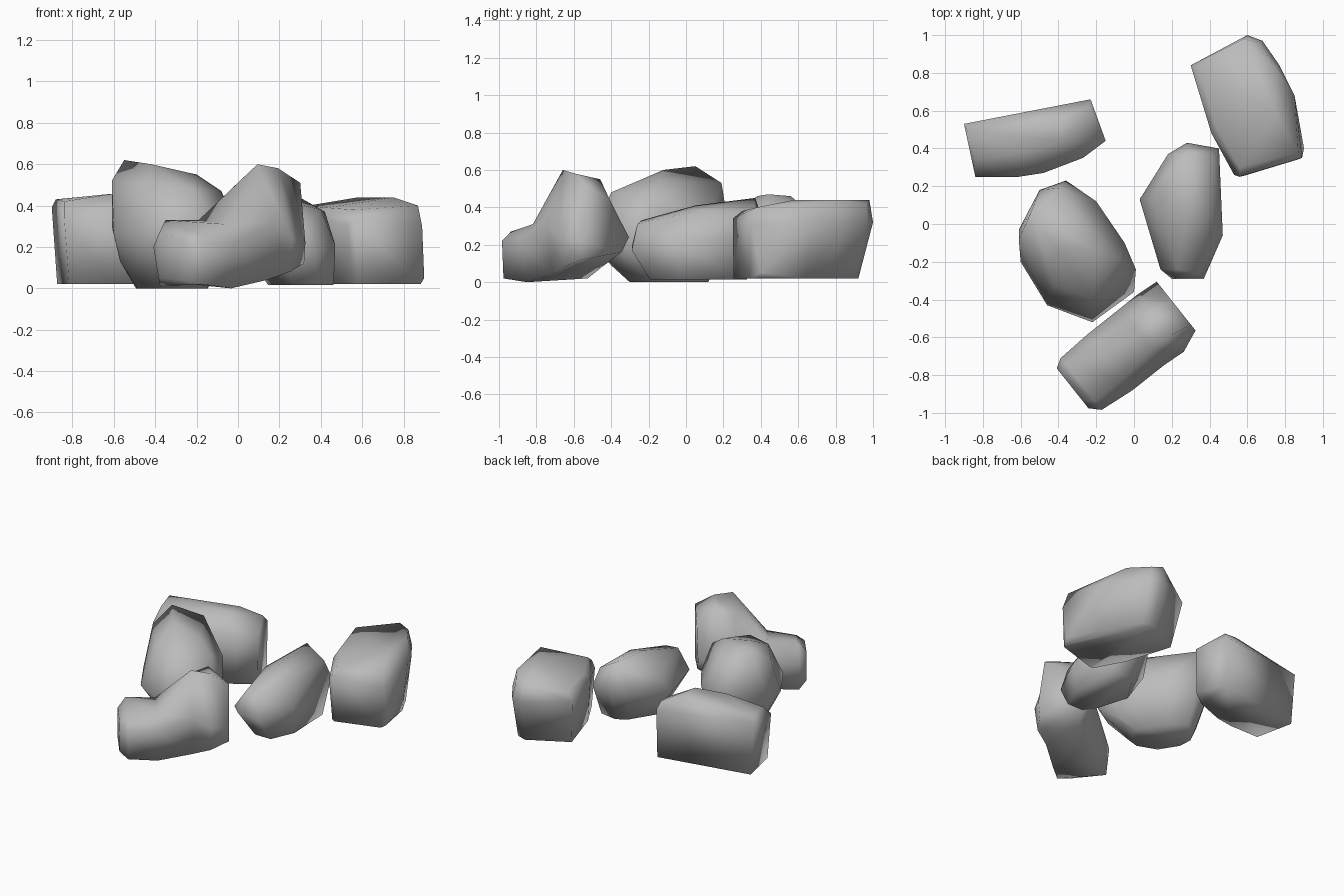
import bpy
import bmesh
from mathutils import Vector

cube = bpy.data.objects.get("Cube")
if cube:
    bpy.data.objects.remove(cube, do_unlink=True)

# One plain stone colour
stone = bpy.data.materials.new("stone_grey")
stone.use_nodes = True
colour = (0.5, 0.5, 0.5, 1.0)
stone.diffuse_color = colour
stone.node_tree.nodes["Principled BSDF"].inputs["Base Color"].default_value = colour


def finish(name, bm):
    """Turn the mesh into a smooth-shaded stone object."""
    bmesh.ops.recalc_face_normals(bm, faces=bm.faces)
    for face in bm.faces:
        face.smooth = True
    mesh = bpy.data.meshes.new(name)
    bm.to_mesh(mesh)
    bm.free()
    mesh.materials.append(stone)
    obj = bpy.data.objects.new(name, mesh)
    bpy.context.collection.objects.link(obj)


def hull_rock(name, rim, facets, foot_scale, foot_shift, foot_height):
    """Wrap a convex skin round the widest contour (rim), the other facet corners
    and a foot, which is a shrunken, shifted rim. Units are hundredths."""
    rim = [Vector(p) for p in rim]
    centre = sum(rim, Vector()) / len(rim)
    foot = []
    for p in rim:
        q = centre + (p - centre) * foot_scale + Vector((*foot_shift, 0))
        q.z = foot_height
        foot.append(q)
    bm = bmesh.new()
    verts = [bm.verts.new(p * 0.01) for p in rim + foot + [Vector(f) for f in facets]]
    hull = bmesh.ops.convex_hull(bm, input=verts)
    loose = {v for v in hull["geom_interior"] + hull["geom_unused"]
             if isinstance(v, bmesh.types.BMVert)}
    bmesh.ops.delete(bm, geom=list(loose), context="VERTS")
    finish(name, bm)


def loft_rock(name, origin, axis, sections):
    """Skin cross-sections (distance along axis, [(sideways, height)...])."""
    origin = Vector(origin)
    along = Vector(axis).normalized()
    side = Vector((-along.y, along.x, 0))
    up = Vector((0, 0, 1))
    bm = bmesh.new()
    rings = [[bm.verts.new((origin + along * u + side * v + up * z) * 0.01) for v, z in ring]
             for u, ring in sections]
    for a, b in zip(rings, rings[1:]):
        for i in range(len(a)):
            bm.faces.new((a[i - 1], a[i], b[i], b[i - 1]))
    bm.faces.new(rings[0])
    bm.faces.new(rings[-1])
    finish(name, bm)


# Long flat slab at the back
hull_rock("back_slab",
          [(-90, 53, 39), (-23, 66, 36), (-15, 44, 34), (-27, 35, 36),
           (-48, 27, 36), (-61, 25, 36), (-84, 25, 34)],
          [(-88, 49, 43), (-24, 62, 41), (-58, 38, 46), (-38, 44, 47),
           (-38, 56, 46), (-84, 34, 42)],
          0.96, (1, 0), 2)

# Tall rounded boulder
hull_rock("tall_boulder",
          [(-36, 23, 28), (-20, 12, 32), (-5, -10, 30), (1, -24, 24), (0, -36, 20),
           (-22, -52, 24), (-46, -43, 26), (-60, -20, 26), (-61, -3, 30), (-50, 18, 32)],
          [(-55, 5, 62), (-61, -8, 52), (-42, -12, 60), (-20, -14, 55), (-40, 19, 53),
           (-8, -18, 47), (-22, -40, 48), (-42, -32, 50),
           (-57, -6, 13), (-30, -40, 9), (-8, -22, 9)],
          0.56, (-2, 5), 0)

# Pointed middle boulder
hull_rock("middle_boulder",
          [(3, 13, 20), (18, 37, 28), (28, 43, 27), (45, 40, 25), (47, -6, 21),
           (37, -29, 17), (20, -29, 19), (14, -24, 20)],
          [(28, 37, 45), (42, 36, 37), (40, 5, 38), (28, 5, 41), (23, -24, 33),
           (34, -26, 31), (12, 14, 33)],
          0.72, (5, 0), 1.5)

# Large block
hull_rock("large_block",
          [(30, 84, 34), (60, 100, 32), (68, 97, 32), (77, 84, 32), (85, 68, 34),
           (90, 40, 5), (89, 35, 30), (56, 25, 34), (53, 26, 30), (41, 48, 34)],
          [(87, 38, 40), (56, 30, 38), (43, 52, 39), (34, 83, 40), (58, 98, 44),
           (66, 96, 42), (75, 82, 44), (75, 58, 44)],
          0.89, (1, -3.5), 2)

# Leaning front boulder with a low toe at one end
loft_rock("front_boulder", (-4, -65, 0), (0.78, 0.62, 0), [
    (-36, [(14, 20), (10, 26), (-8, 25), (-13, 19), (-9, 4), (10, 5)]),
    (-31, [(17, 20), (11, 33), (-12, 27), (-18, 22), (-17, 2), (15, 1)]),
    (-12, [(18, 20), (9, 33), (-12, 31), (-20, 22), (-16, 0), (15, 2)]),
    (10, [(18, 24), (8, 50), (-9, 60), (-20, 32), (-16, 4), (8, 2)]),
    (22, [(18, 24), (7, 55), (-10, 58), (-21, 24), (-19, 8), (8, 8)]),
    (34, [(17, 24), (4, 44), (-12, 51), (-16, 22), (-15, 12), (12, 16)])])
